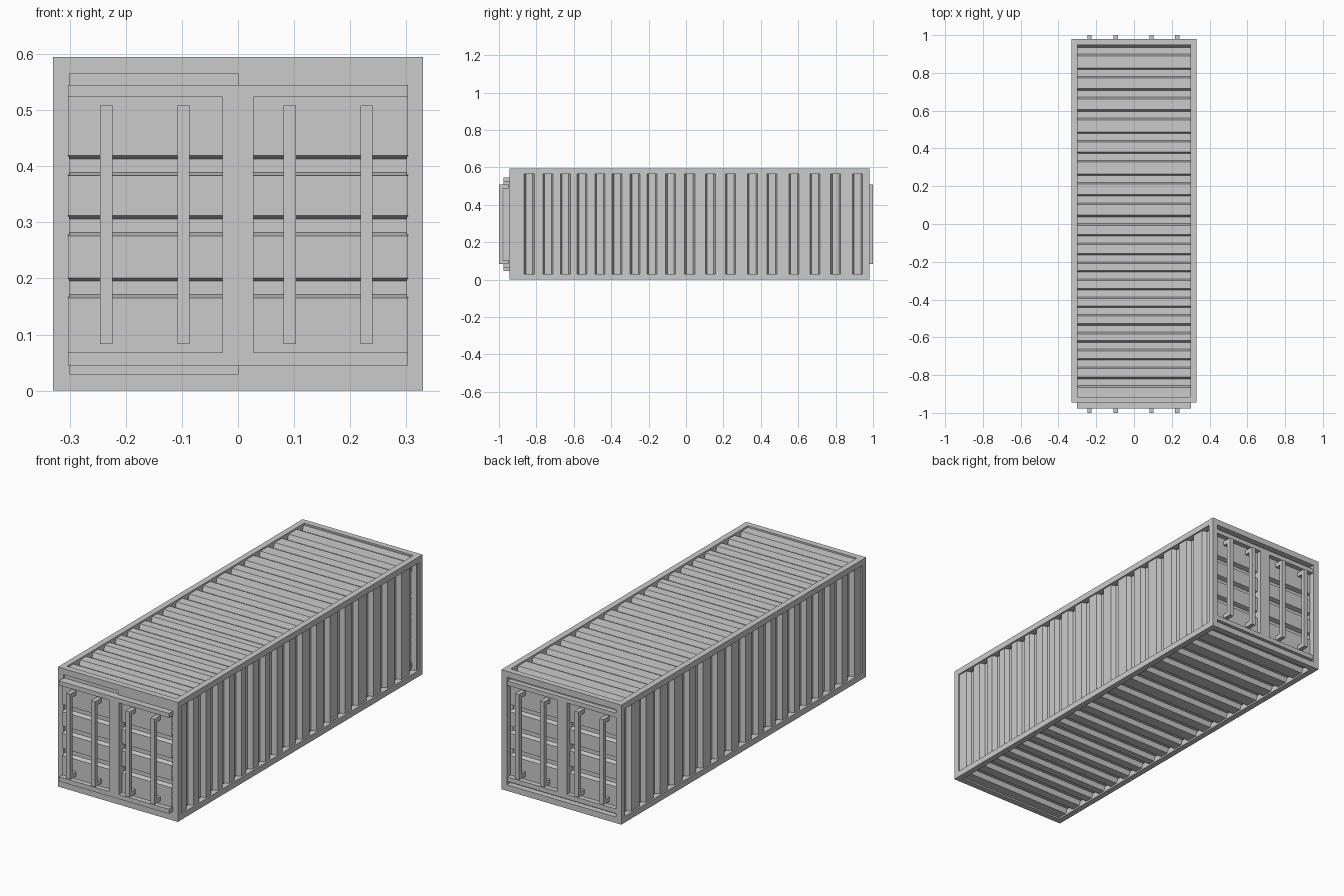
import bpy, bmesh
from mathutils import Vector

if "Cube" in bpy.data.objects:
    bpy.data.objects.remove(bpy.data.objects["Cube"])

X, Y0, Y1, H, T = 0.33, -0.945, 0.98, 0.595, 0.03   # body extents and frame thickness


def boxes(name, items):
    """One object made of boxes given as (x0, x1, y0, y1, z0, z1)."""
    bm = bmesh.new()
    for x0, x1, y0, y1, z0, z1 in items:
        ret = bmesh.ops.create_cube(bm, size=1)
        for v in ret['verts']:
            v.co = Vector(((x0 + x1) / 2 + v.co.x * abs(x1 - x0),
                           (y0 + y1) / 2 + v.co.y * abs(y1 - y0),
                           (z0 + z1) / 2 + v.co.z * abs(z1 - z0)))
    return finish(name, bm)


def finish(name, bm):
    me = bpy.data.meshes.new(name)
    bm.to_mesh(me)
    bm.free()
    ob = bpy.data.objects.new(name, me)
    bpy.context.collection.objects.link(ob)
    return ob


def corrugated(name, start, end, centres, width, slope, depth, w0, w1, place, outward):
    """Sheet with trapezoid grooves along s, swept from w0 to w1."""
    pts = [(start, 0)]
    for c in sorted(centres):
        h = width / 2
        pts += [(c - h, 0), (c - h + slope, depth), (c + h - slope, depth), (c + h, 0)]
    pts.append((end, 0))
    bm = bmesh.new()
    rows = [[bm.verts.new(place(s, d, w)) for w in (w0, w1)] for s, d in pts]
    for a, b in zip(rows, rows[1:]):
        bm.faces.new((a[0], b[0], b[1], a[1]))
    bm.normal_update()
    for f in list(bm.faces):
        if f.normal.dot(Vector(outward)) < 0:
            f.normal_flip()
    return finish(name, bm)


# Outer frame: long rails, posts and cross beams
frame = []
for sx in (-1, 1):
    for z in (0, H - T):
        frame.append((sx * (X - T), sx * X, Y0, Y1, z, z + T))
    for y in (Y0, Y1 - T):
        frame.append((sx * (X - T), sx * X, y, y + T, T, H - T))
for y in (Y0, Y1 - T):
    for z in (0, H - T):
        frame.append((-X + T, X - T, y, y + T, z, z + T))
boxes("frame", frame)

# Corrugated walls, roof and floor
grooves = [.917, .80, .69, .578, .46, .355, .238, .13, .02, -.082, -.182,
           -.272, -.368, -.46, -.555, -.645, -.738, -.838]
INSET = 0.008
common = (Y0 + T, Y1 - T, grooves, 0.054, 0.009, 0.024)
for side, s in (("right", 1), ("left", -1)):
    corrugated(side + "_wall", *common, T, H - T,
               lambda y, d, w, s=s: (s * (X - INSET - d), y, w), (s, 0, 0))
corrugated("roof", *common, -X + T, X - T,
           lambda y, d, w: (w, y, H - INSET - d), (0, 0, 1))
corrugated("floor", *common, -X + T, X - T,
           lambda y, d, w: (w, y, INSET + d), (0, 0, -1))


# Doors: grooved panel, three-sided raised border and lock bars
def doors(end, s):
    face, panel, back = 0.976, 0.952, 0.93
    for side, m in (("right", 1), ("left", -1)):
        corrugated(f"{end}_{side}_door_panel", .066, .525, [.401, .294, .183],
                   .036, .006, .022, m * .026, m * .303,
                   lambda z, d, w: (w, s * (panel - d), z), (0, s, 0))
        boxes(f"{end}_{side}_door_border", [
            (0, m * .028, s * back, s * face, .045, .545),
            (m * .028, m * .303, s * back, s * face, .523, .545),
            (m * .028, m * .303, s * back, s * face, .045, .068)])
    for i, x in enumerate((-.235, -.097, .092, .229)):
        a, b = x - .011, x + .011
        boxes(f"{end}_lock_bar_{i + 1}", [
            (a, b, s * .98, s * 1.0, .083, .508),
            (a, b, s * .95, s * .98, .083, .105),
            (a, b, s * .95, s * .98, .486, .508)])


doors("front", -1)
doors("back", 1)

# Filler strips above and below the doors
for z0, z1, tag in ((T, .046, "lower"), (.544, H - T, "upper")):
    boxes(f"front_{tag}_filler", [(-X + T, 0, -.937, -.92, z0, z1),
                                  (0, X - T, Y0, -.92, z0, z1)])
    boxes(f"back_{tag}_filler", [(-X + T, X - T, .94, .952, z0, z1)])
